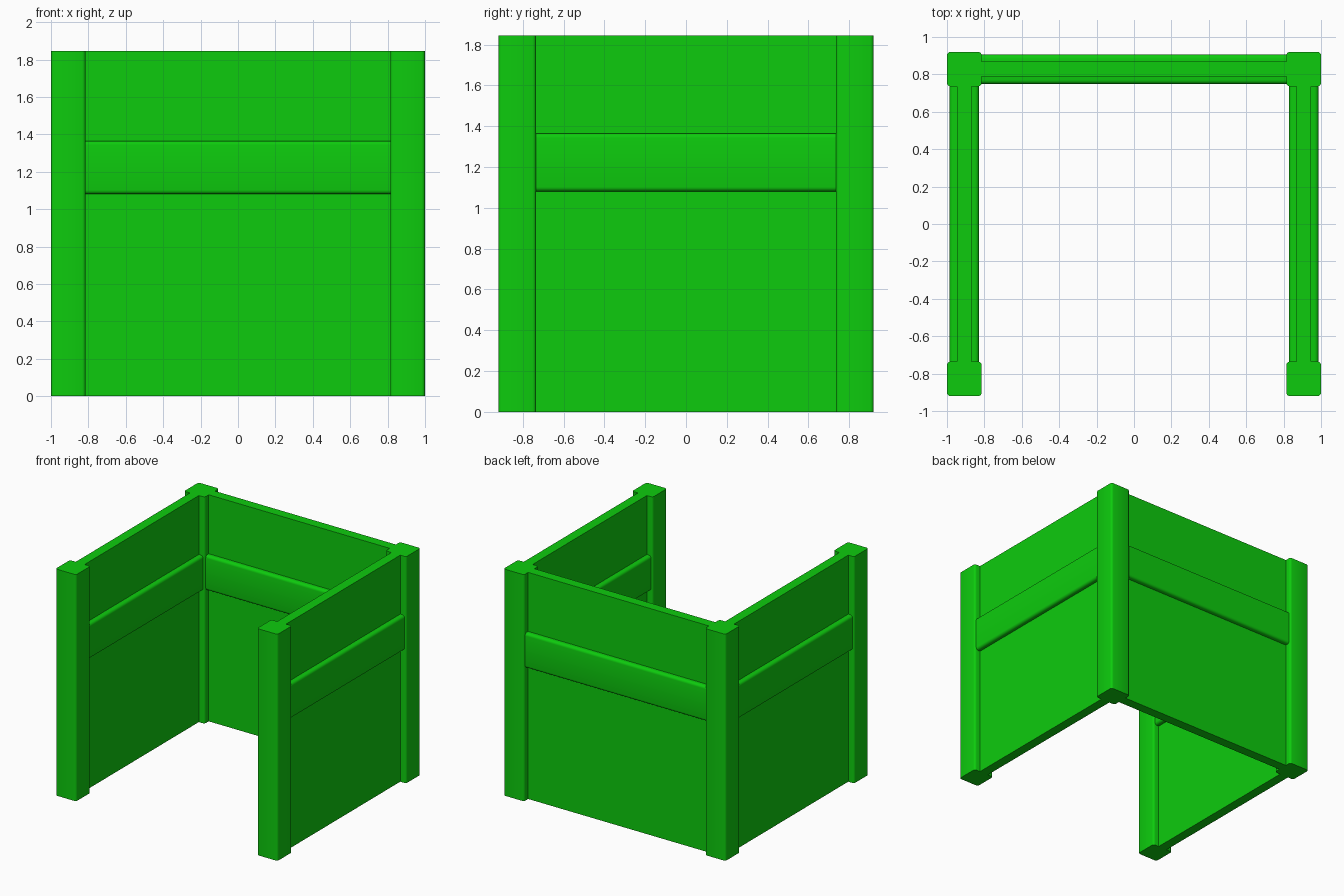
import bpy
import bmesh

cube = bpy.data.objects.get("Cube")
if cube:
    bpy.data.objects.remove(cube, do_unlink=True)

HEIGHT = 1.845
POST = 0.185                # post width
CX, CY = 0.9075, 0.8275     # post centres
RAIL_Z = (1.08, 1.365)

green = bpy.data.materials.new("bright green")
green.use_nodes = True
colour = (0.004, 0.6, 0.004, 1)
green.diffuse_color = colour
green.node_tree.nodes["Principled BSDF"].inputs["Base Color"].default_value = colour


def block(name, centre, size, axis=None, radius=0.0, segments=3):
    """Box whose edges parallel to the given axis are rounded."""
    bm = bmesh.new()
    bmesh.ops.create_cube(bm, size=1)
    for v in bm.verts:
        v.co = [a * b for a, b in zip(v.co, size)]
    if axis is not None:
        edges = [e for e in bm.edges
                 if abs((e.verts[0].co - e.verts[1].co)[axis]) > 0.01]
        bmesh.ops.bevel(bm, geom=edges, offset=radius, segments=segments,
                        profile=0.5, affect='EDGES')
    mesh = bpy.data.meshes.new(name)
    bm.to_mesh(mesh)
    bm.free()
    mesh.materials.append(green)
    obj = bpy.data.objects.new(name, mesh)
    obj.location = centre
    bpy.context.collection.objects.link(obj)
    if axis is not None:
        bpy.ops.object.select_all(action='DESELECT')
        obj.select_set(True)
        bpy.context.view_layer.objects.active = obj
        bpy.ops.object.shade_smooth_by_angle(angle=0.7)
    return obj


def wall(name, centre, axis, length):
    """Thin full-height panel with a thicker rounded rail around its middle."""
    def size(thickness, height):
        s = [thickness, thickness, height]
        s[axis] = length
        return s

    x, y = centre
    low, high = RAIL_Z
    block(name + "_panel", (x, y, HEIGHT / 2), size(0.08, HEIGHT))
    block(name + "_rail", (x, y, (low + high) / 2),
          size(0.158, high - low), axis, 0.022, 4)


# Corner posts and side walls
for side, sx in (("left", 1), ("right", -1)):
    for end, sy in (("front", -1), ("back", 1)):
        block(f"{end}_{side}_post", (sx * CX, sy * CY, HEIGHT / 2),
              (POST, POST, HEIGHT), 2, 0.018)
    wall(f"{side}_wall", (sx * CX, 0), 1, 2 * CY - POST)

# Back wall
wall("back_wall", (0, CY), 0, 2 * CX - POST)
